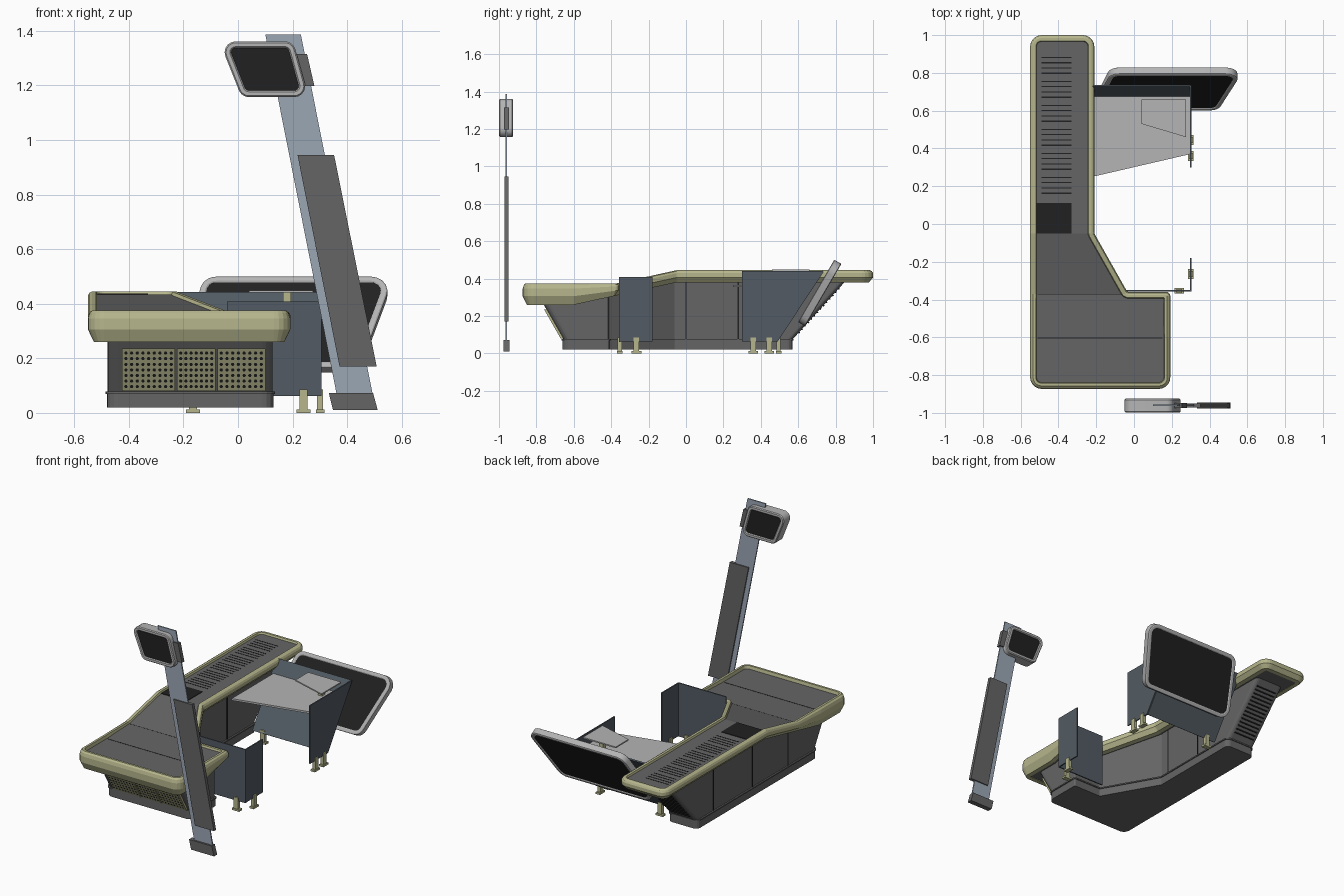
import bpy, bmesh, math
from mathutils import Vector

if "Cube" in bpy.data.objects:
    bpy.data.objects.remove(bpy.data.objects["Cube"])

def material(name, c):
    m = bpy.data.materials.new(name)
    m.diffuse_color = (*c, 1)
    m.use_nodes = True
    m.node_tree.nodes["Principled BSDF"].inputs["Base Color"].default_value = m.diffuse_color
    return m
OLIVE = material("olive", (0.47, 0.47, 0.27))
DARK = material("dark", (0.015, 0.015, 0.015))
GREY = material("grey", (0.13, 0.13, 0.13))
BLUE = material("blue_panel", (0.085, 0.105, 0.125))
STEEL = material("steel", (0.33, 0.39, 0.46))
LIGHT = material("light_grey", (0.46, 0.46, 0.46))

def finish(name, bm, mat, smooth=False):
    bmesh.ops.recalc_face_normals(bm, faces=bm.faces)
    me = bpy.data.meshes.new(name)
    bm.to_mesh(me)
    bm.free()
    ob = bpy.data.objects.new(name, me)
    bpy.context.collection.objects.link(ob)
    me.materials.append(mat)
    if smooth:
        bpy.ops.object.select_all(action='DESELECT')
        ob.select_set(True)
        bpy.context.view_layer.objects.active = ob
        bpy.ops.object.shade_smooth_by_angle(angle=math.radians(25))
    return ob

def loft(bm, rings, closed=False):
    vs = [[bm.verts.new(p) for p in r] for r in rings]
    n = len(vs[0])
    for k in range(len(vs) if closed else len(vs) - 1):
        a, b = vs[k], vs[(k + 1) % len(vs)]
        for i in range(n):
            bm.faces.new((a[i], a[(i + 1) % n], b[(i + 1) % n], b[i]))
    if not closed:
        bm.faces.new(vs[0][::-1])
        bm.faces.new(vs[-1])

def outline(pts, inset, radii, steps=5):
    """Inset a counter-clockwise polygon and round its corners with true arcs."""
    P = [Vector(p) for p in pts]
    out, n = [], len(P)
    for i in range(n):
        a = (P[i] - P[i - 1]).normalized()
        b = (P[(i + 1) % n] - P[i]).normalized()
        na, nb = Vector((-a.y, a.x)), Vector((-b.y, b.x))
        c = P[i] + (na + nb) * inset / (1 + na.dot(nb))
        r = max(radii[i] - inset * (1 if a.cross(b) > 0 else -1), 0.006)
        half = a.angle(b) / 2
        s, e = c - a * r * math.tan(half), c + b * r * math.tan(half)
        for k in range(steps + 1):
            u = k / steps
            f, g, h = (1 - u) ** 2, 2 * math.cos(half) * u * (1 - u), u * u
            out.append((s * f + c * g + e * h) / (f + g + h))
    return out

def prism(name, pts, vec, mat):
    bm = bmesh.new()
    v = Vector(vec)
    loft(bm, [[Vector(p) - v / 2 for p in pts], [Vector(p) + v / 2 for p in pts]])
    return finish(name, bm, mat)

def boxes(name, items, mat):
    """Boxes given as (x0, x1, y0, y1, z0, z1), joined in one object."""
    bm = bmesh.new()
    for x0, x1, y0, y1, z0, z1 in items:
        q = [(x0, y0), (x1, y0), (x1, y1), (x0, y1)]
        loft(bm, [[(x, y, z) for x, y in q] for z in (z0, z1)])
    return finish(name, bm, mat)

# Counter height curves along y
def ramp(y, y0, z0, y1, z1):
    return z0 + (z1 - z0) * min(max((y - y0) / (y1 - y0), 0), 1)
def ztop(y): return ramp(y, -0.37, 0.375, -0.05, 0.445)
def zbot(y): return ramp(y, -0.60, 0.26, -0.05, 0.38)

def bend(bm, low, high):
    """Cut at the slope breaks, then turn z in 0..1 into real height."""
    for y in (-0.6, -0.37, -0.05):
        bmesh.ops.bisect_plane(bm, geom=bm.verts[:] + bm.edges[:] + bm.faces[:], dist=1e-5,
                               plane_co=(0, y, 0), plane_no=(0, 1, 0))
    for v in bm.verts:
        lo, hi = low(v.co.y), high(v.co.y)
        v.co.z = lo + (hi - lo) * v.co.z

PLAN = [(-0.55, -0.873), (0.192, -0.873), (0.192, -0.36), (-0.035, -0.36),
        (-0.21, -0.05), (-0.21, 1.0), (-0.55, 1.0)]
RAD = [0.06, 0.06, 0.02, 0.015, 0.03, 0.06, 0.06]

# Padded rim and sunken deck
bm = bmesh.new()
loft(bm, [[(p.x, p.y, t) for p in outline(PLAN, i, RAD)] for i, t in
          [(0.05, 0), (0.022, 0), (0, 0.4), (0, 0.75), (0.006, 0.92), (0.016, 1), (0.03, 1), (0.036, 0.75)]], True)
bend(bm, zbot, ztop)
finish("counter_rim", bm, OLIVE)
bm = bmesh.new()
loft(bm, [[(p.x, p.y, t) for p in outline(PLAN, 0.032, RAD)] for t in (0.04, 0.82)])
bend(bm, zbot, ztop)
finish("counter_deck", bm, GREY)

# Flared body and plinth
def body_ring(yf, yr, z, inset=0):
    q = [(-0.48, yf), (0.13, yf), (0.13, -0.41), (-0.07, -0.41), (-0.27, -0.06), (-0.27, yr), (-0.48, yr)]
    return [(p.x, p.y, z) for p in outline(q, inset, [0.04, 0.04, 0.01, 0.01, 0.01, 0.03, 0.03], 4)]
bm = bmesh.new()
loft(bm, [body_ring(-0.65, 0.56, 0, 0.004), body_ring(-0.77, 0.86, 1, 0.004)])
bend(bm, lambda y: 0.06, lambda y: zbot(y) + 0.01)
finish("counter_body", bm, GREY)
bm = bmesh.new()
loft(bm, [body_ring(-0.66, 0.57, z) for z in (0.02, 0.07)])
finish("plinth", bm, GREY)
bm = bmesh.new()
loft(bm, [body_ring(-0.66, 0.57, z, -0.006) for z in (0.07, 0.078)])
finish("plinth_trim", bm, GREY)

# Deck slats, seams, scanner window
boxes("belt_slats", [(-0.49, -0.33, y, y + 0.006, 0.42, 0.4345) for y in
                     (0.16 + g * 0.127 + k * 0.028 for g in range(6) for k in range(4))], DARK)
boxes("scanner_window", [(-0.515, -0.33, -0.05, 0.11, 0.42, 0.4365)], DARK)
boxes("deck_seams", [(-0.51, -0.045, -0.376, -0.372, 0.35, 0.3635),
                     (-0.51, 0.15, -0.606, -0.602, 0.34, 0.3555)], DARK)
boxes("side_seams", [(x - 0.003, x + 0.003, y - 0.004, y + 0.004, 0.078, zbot(y))
                     for x, y in [(-0.475, -0.36), (-0.475, 0), (-0.475, 0.4),
                                  (-0.275, 0), (-0.275, 0.28)]], DARK)

# Perforated grilles on the sloping front
def front_y(z, off): return -0.654 - (z - 0.06) * 0.12 / 0.21 - off
bm, holes = bmesh.new(), bmesh.new()
for x0, x1, cols in [(-0.425, -0.23, 9), (-0.223, -0.083, 7), (-0.076, 0.10, 8)]:
    loft(bm, [[(x, front_y(z, o), z) for x, z in
               [(x0, 0.08), (x1, 0.08), (x1, 0.236), (x0, 0.236)]] for o in (-0.01, 0.005)])
    for i in range(cols):
        for j in range(7):
            cx, cz = x0 + (x1 - x0) * (i + 0.7) / (cols + 0.4), 0.096 + j * 0.0205
            pts = [(cx + 0.0065 * math.cos(k * math.pi / 3), cz + 0.0065 * math.sin(k * math.pi / 3)) for k in range(6)]
            holes.faces.new([holes.verts.new((x, front_y(z, 0.006), z)) for x, z in pts])
finish("front_grilles", bm, OLIVE)
finish("grille_holes", holes, DARK)

# Vent ribs on the sloping rear
bm = bmesh.new()
for k in range(14):
    z = 0.11 + k * 0.018
    y = 0.556 + (z - 0.06) * 0.30 / 0.33
    loft(bm, [[(x, y + dy, z + dz) for dy, dz in [(-0.006, 0), (0.004, -0.003), (0.009, 0.003), (0, 0.006)]]
              for x in (-0.45, -0.30)])
finish("rear_vent_ribs", bm, DARK)

# Front shield
boxes("front_shield", [(-0.04, 0.305, -0.358, -0.35, 0.062, 0.408),
                       (0.297, 0.305, -0.35, -0.18, 0.065, 0.408)], BLUE)

# Rear shield: side plate and leaning back plate
def lean(z): return 0.485 + (z - 0.065) * 0.66
prism("rear_side_shield", [(0.301, 0.30, 0.065), (0.301, lean(0.065), 0.065),
                           (0.301, lean(0.44), 0.44), (0.301, 0.30, 0.44)], (0.008, 0, 0), BLUE)
prism("rear_back_shield", [(-0.235, lean(0.065), 0.065), (0.30, lean(0.065), 0.065),
                           (0.30, lean(0.44), 0.44), (-0.235, lean(0.44), 0.44)], (0, 0.008, -0.005), BLUE)

# Desk top and small raised shelf
prism("desk_top", [(-0.22, 0.25, 0.36), (0.298, 0.37, 0.36), (0.298, 0.675, 0.36), (-0.22, 0.675, 0.36)],
      (0, 0, 0.012), LIGHT)
prism("raised_shelf", [(0.04, 0.53, 0.445), (0.275, 0.46, 0.445), (0.275, 0.66, 0.445), (0.04, 0.66, 0.445)],
      (0, 0, 0.008), LIGHT)
boxes("shelf_post", [(0.165, 0.195, 0.58, 0.61, 0.36, 0.442)], OLIVE)

# Shield feet
def foot(name, x, y, along_x):
    a, b = (0.026, 0.015) if along_x else (0.015, 0.026)
    c, d = (0.015, 0.011) if along_x else (0.011, 0.015)
    boxes(name, [(x - a, x + a, y - b, y + b, 0, 0.012),
                 (x - c, x + c, y - d, y + d, 0.01, 0.085)], OLIVE)
for i, f in enumerate([(0.24, -0.354, True), (0.301, -0.265, False), (0.301, 0.36, False),
                       (0.301, 0.445, False), (-0.165, 0.495, True)]):
    foot(f"shield_foot_{i + 1}", *f)

# Framed panels, dark on both faces
def framed(name, pts, place, half, r, edge):
    n = [r] * 4
    bm = bmesh.new()
    loft(bm, [[place(p.x, p.y, w * half) for p in outline(pts, i, n)] for i, w in
              [(edge, -0.85), (edge * 0.8, -1), (0.005, -1), (0, -0.85), (0, 0.85), (0.005, 1),
               (edge * 0.8, 1), (edge, 0.85)]], True)
    finish(name + "_frame", bm, LIGHT, True)
    bm = bmesh.new()
    loft(bm, [[place(p.x, p.y, w * half) for p in outline(pts, edge * 0.95, n)] for w in (-0.82, 0.82)])
    finish(name + "_face", bm, DARK)

T = Vector((0.195, 0.335)).normalized()
framed("leaning_screen", [(-0.225, 0), (0.445, 0), (0.57, 0.385), (-0.125, 0.385)],
       lambda u, v, w: (u, 0.618 + v * T.x - w * T.y, 0.157 + v * T.y + w * T.x), 0.022, 0.06, 0.024)
framed("lane_sign", [(0.013, 1.157), (0.259, 1.157), (0.202, 1.361), (-0.068, 1.361)],
       lambda u, v, w: (u, -0.962 + w, v), 0.037, 0.04, 0.024)

# Leaning sign pole
def pole(name, q, t, mat):
    prism(name, [(x, -0.96, z) for x, z in q], (0, t, 0), mat)
pole("sign_pole", [(0.365, 0.05), (0.497, 0.05), (0.23, 1.387), (0.10, 1.387)], 0.008, STEEL)
pole("pole_cover", [(0.372, 0.17), (0.508, 0.17), (0.352, 0.945), (0.218, 0.945)], 0.022, GREY)
pole("pole_base", [(0.348, 0.01), (0.512, 0.01), (0.495, 0.072), (0.333, 0.072)], 0.032, GREY)
pole("sign_bracket", [(0.20, 1.197), (0.28, 1.197), (0.253, 1.315), (0.17, 1.315)], 0.026, GREY)
